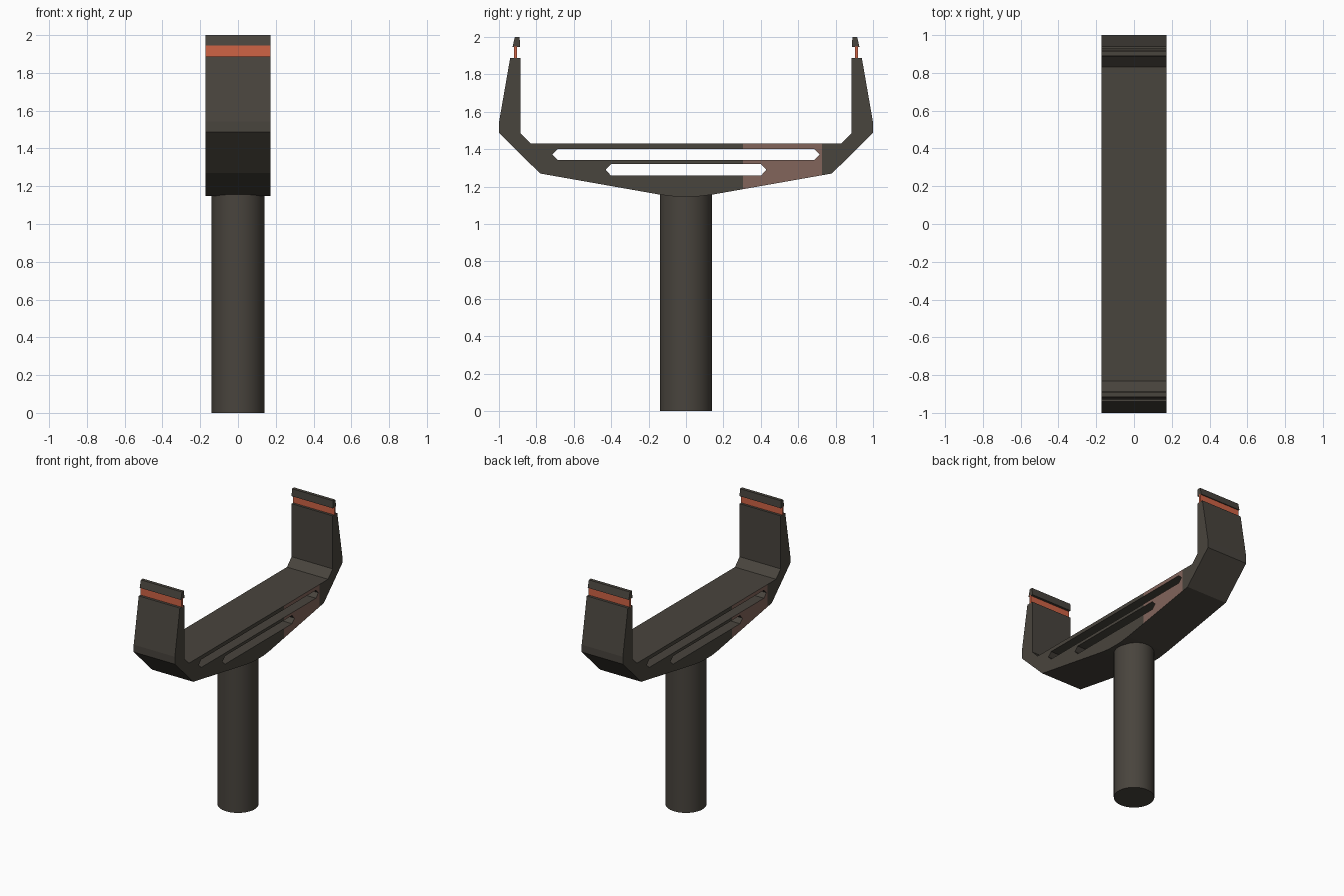
import bpy, bmesh
from mathutils import Matrix

if "Cube" in bpy.data.objects:
    bpy.data.objects.remove(bpy.data.objects["Cube"])

HALF_W = 0.172


def material(name, rgb):
    m = bpy.data.materials.new(name)
    m.diffuse_color = (*rgb, 1)
    m.use_nodes = True
    m.node_tree.nodes["Principled BSDF"].inputs["Base Color"].default_value = m.diffuse_color
    return m


DARK = material("dark warm grey", (0.066, 0.058, 0.047))
ORANGE = material("orange", (0.62, 0.125, 0.06))
PATCH = material("dusty brown pink", (0.225, 0.13, 0.105))


def extruded(name, loops, mats):
    """Extrude closed (y, z) outlines along x; inner loops become holes."""
    cu = bpy.data.curves.new(name + "_outline", 'CURVE')
    cu.dimensions = '2D'
    cu.fill_mode = 'BOTH'
    cu.extrude = HALF_W
    for loop in loops:
        s = cu.splines.new('POLY')
        s.points.add(len(loop) - 1)
        for p, (y, z) in zip(s.points, loop):
            p.co = (y, z, 0, 1)
        s.use_cyclic_u = True
    tmp = bpy.data.objects.new(name + "_outline", cu)
    bpy.context.collection.objects.link(tmp)
    bpy.context.view_layer.update()
    ev = tmp.evaluated_get(bpy.context.evaluated_depsgraph_get())
    me = bpy.data.meshes.new_from_object(ev)
    bpy.data.objects.remove(tmp)
    # local x, y, z -> world y, z, x
    me.transform(Matrix(((0, 0, 1, 0), (1, 0, 0, 0), (0, 1, 0, 0), (0, 0, 0, 1))))
    bm = bmesh.new()
    bm.from_mesh(me)
    bmesh.ops.remove_doubles(bm, verts=bm.verts, dist=1e-4)
    bmesh.ops.recalc_face_normals(bm, faces=bm.faces)
    for f in bm.faces:
        f.smooth = False
        f.material_index = 0
    bm.to_mesh(me)
    bm.free()
    me.materials.clear()
    for m in mats:
        me.materials.append(m)
    ob = bpy.data.objects.new(name, me)
    bpy.context.collection.objects.link(ob)
    return ob


def slot(half, z0, z1):
    zm, f = (z0 + z1) / 2, half - 0.03
    return [(-half, zm), (-f, z0), (f, z0), (half, zm), (f, z1), (-f, z1)]


# Forked body with two through slots
right = [(0.06, 1.147), (0.14, 1.157), (0.78, 1.27), (1.0, 1.487), (1.0, 1.543),
         (0.94, 1.888), (0.886, 1.888), (0.886, 1.487), (0.83, 1.43)]
outline = right + [(-y, z) for y, z in reversed(right)]
body = extruded("fork_body", [outline, slot(0.715, 1.342, 1.402), slot(0.43, 1.258, 1.32)],
                [DARK, PATCH])

# Tinted side panels: +y end on the +x side, -y end on the -x side
bm = bmesh.new()
bm.from_mesh(body.data)
for y in (-0.727, -0.305, 0.305, 0.727):
    bmesh.ops.bisect_plane(bm, geom=bm.verts[:] + bm.edges[:] + bm.faces[:],
                           plane_co=(0, y, 0), plane_no=(0, 1, 0))
bm.normal_update()
for f in bm.faces:
    c = f.calc_center_median()
    if abs(f.normal.x) > 0.9:
        y = c.y if c.x > 0 else -c.y
        f.material_index = 1 if 0.305 < y < 0.727 else 0
bm.to_mesh(body.data)
bm.free()

# Orange strips and end caps on both arm tips
for side, s in (("right", 1), ("left", -1)):
    strip = [(0.904, 1.88), (0.92, 1.88), (0.92, 1.95), (0.904, 1.95)]
    cap = [(0.886, 1.945), (0.928, 1.945), (0.915, 2.0), (0.89, 2.0)]
    extruded(side + "_strip", [[(s * y, z) for y, z in strip]], [ORANGE])
    extruded(side + "_tip_cap", [[(s * y, z) for y, z in cap]], [DARK])

# Round post
bpy.ops.mesh.primitive_cylinder_add(vertices=48, radius=0.14, depth=1.2, location=(0, 0, 0.6))
post = bpy.context.object
post.name = "post"
post.data.materials.append(DARK)
bpy.ops.object.shade_smooth_by_angle()
